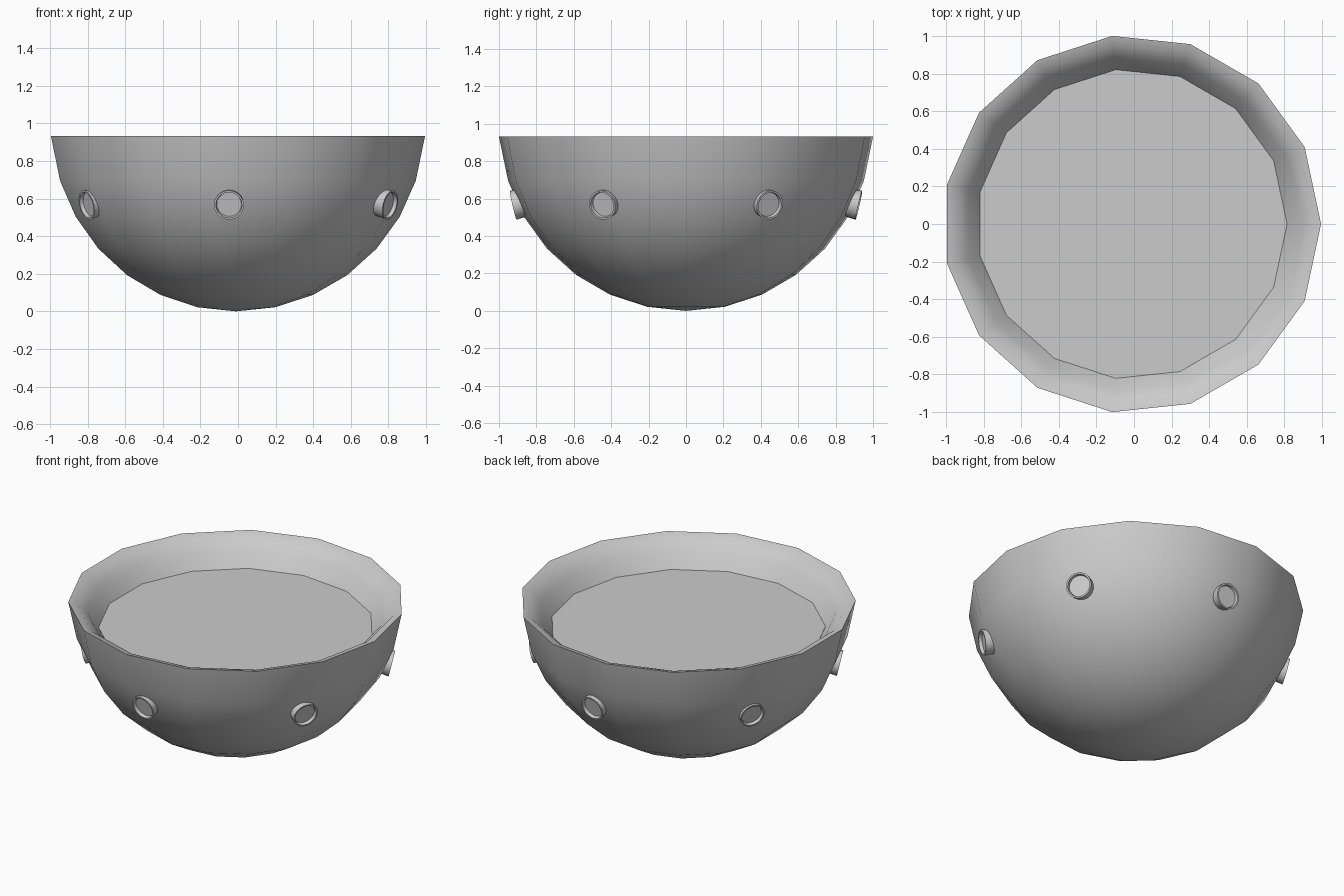
import bpy
from math import sin, cos, radians, pi
from mathutils import Matrix, Vector

if "Cube" in bpy.data.objects:
    bpy.data.objects.remove(bpy.data.objects["Cube"])

CX = -0.011   # offset that centres the 15-sided bowl
R = 1.0055


def lathe(name, profile, sides, matrix=Matrix(), smooth=40):
    """Revolve (radius, z) points about z; zero radius becomes a pole."""
    verts, rings, faces = [], [], []
    for r, z in profile:
        n = 1 if r == 0 else sides
        rings.append([len(verts) + i for i in range(n)])
        verts += [matrix @ Vector((r * cos(2 * pi * i / sides), r * sin(2 * pi * i / sides), z))
                  for i in range(n)]
    for a, b in zip(rings, rings[1:]):
        for i in range(sides):
            quad = [a[i % len(a)], a[(i + 1) % sides % len(a)],
                    b[(i + 1) % sides % len(b)], b[i % len(b)]]
            faces.append(list(dict.fromkeys(quad)))
    mesh = bpy.data.meshes.new(name)
    mesh.from_pydata([v[:] for v in verts], [], faces)
    mesh.update()
    ob = bpy.data.objects.new(name, mesh)
    bpy.context.collection.objects.link(ob)
    bpy.ops.object.select_all(action='DESELECT')
    ob.select_set(True)
    bpy.context.view_layer.objects.active = ob
    bpy.ops.object.shade_smooth_by_angle(angle=radians(smooth))
    return ob


# bowl: round outer shell, lip and inner wall down to the filling
outer = [(R * sin(radians(12 * i)), R * (1 - cos(radians(12 * i)))) for i in range(7)]
outer[0] = (0, 0)
inner = [(R, 0.932), (0.955, 0.918), (0.89, 0.855), (0.825, 0.76)]
place = Matrix.Translation((CX, 0, 0))
lathe("bowl", outer + inner, 15, place)

# flat filling surface
lathe("filling", [(0.825, 0.762), (0, 0.762)], 15, place)

# round studs with a shallow recess, tilted slightly downwards
for i, az in enumerate((-93, -29, 29, 87.5, 150.5, -150.5)):
    a = radians(az)
    m = (Matrix.Translation((0.925 * cos(a), 0.925 * sin(a), 0.565))
         @ Matrix.Rotation(a, 4, 'Z') @ Matrix.Rotation(radians(90 + 13), 4, 'Y'))
    lathe(f"stud_{i + 1}", [(0.07, -0.11), (0.08, 0), (0.07, 0), (0.066, -0.02), (0, -0.02)],
          20, m)
